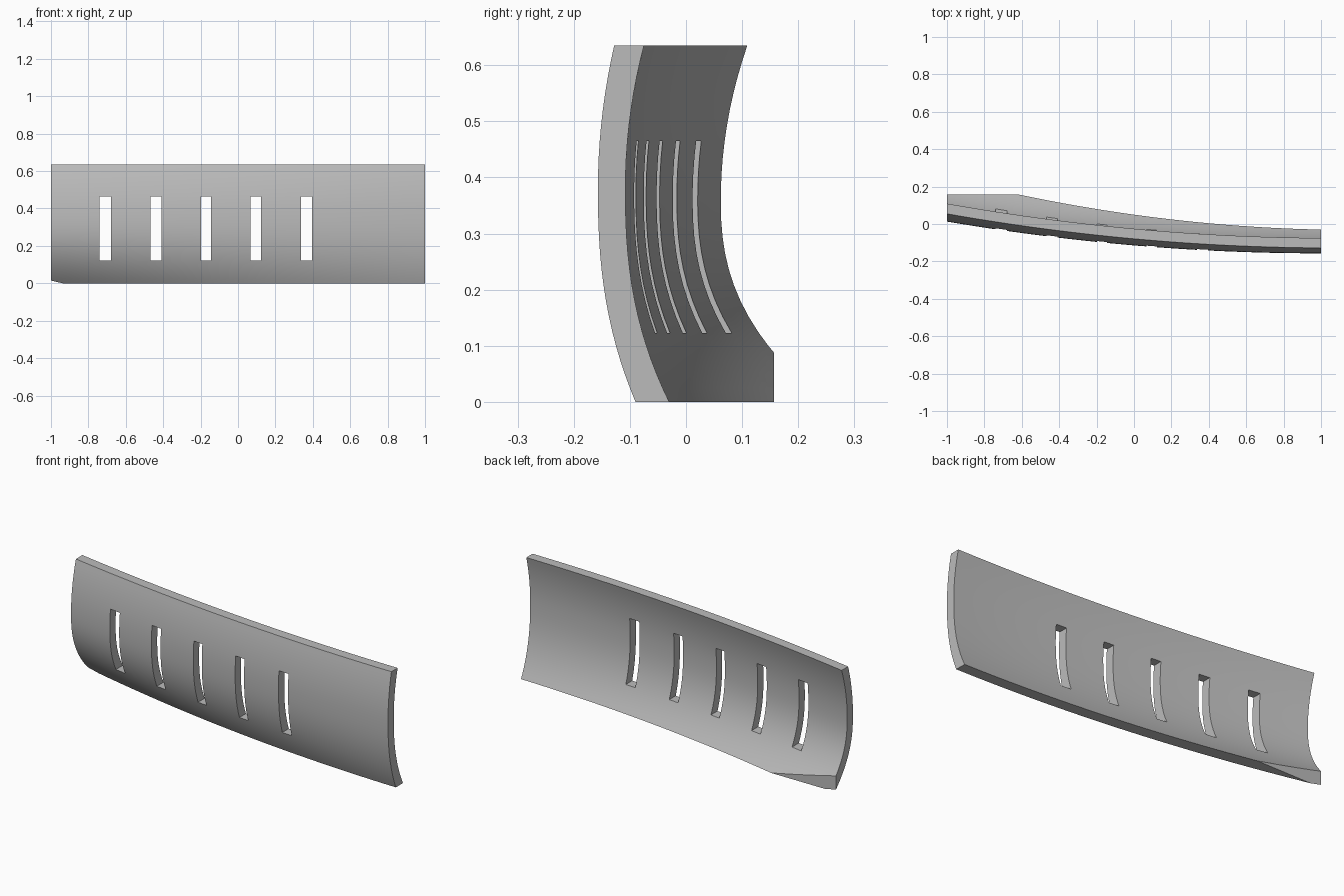
import bpy, bmesh, math

cube = bpy.data.objects.get("Cube")
if cube:
    bpy.data.objects.remove(cube, do_unlink=True)

HEIGHT, BACK = 0.635, 0.157
SLOT_Z = (0.123, 0.465)
SLOTS = [(-0.741, -0.679), (-0.468, -0.409), (-0.198, -0.144),
         (0.067, 0.123), (0.337, 0.396)]

grey = bpy.data.materials.new("plain grey")
grey.use_nodes = True
colour = (0.5, 0.5, 0.5, 1)
grey.diffuse_color = colour
grey.node_tree.nodes["Principled BSDF"].inputs["Base Color"].default_value = colour


def depth(x, z, inner):
    """Y of the swept panel: bowed in plan, C-shaped in section, deeper to the right."""
    t = (1 - x) / 2
    y = (-0.108 if inner else -0.157) + 0.17 * t * t
    waist = 0.38 - 0.02 * t
    if z < waist:
        curl = (0.078 if inner else 0.067) * (1 + 0.55 * t + 0.82 * t * t)
        return y + curl * ((waist - z) / waist) ** 2.4
    lip = (0.033 if inner else 0.029) * (1 + 0.43 * t)
    return y + lip * ((z - waist) / (HEIGHT - waist)) ** 2


def divide(stops, step):
    """Subdivide the spans between stops so that every stop stays a grid line."""
    out = [stops[0]]
    for a, b in zip(stops, stops[1:]):
        n = max(1, math.ceil((b - a) / step))
        out += [a + (b - a) * i / n for i in range(1, n + 1)]
    return out


xs = divide([-1] + [x for s in SLOTS for x in s] + [1], 0.1)
zs = divide([0, *SLOT_Z, HEIGHT], 0.03)


def solid(i, k):
    """True where a grid cell is panel and not slot or outside."""
    if not (0 <= i < len(xs) - 1 and 0 <= k < len(zs) - 1):
        return False
    x, z = (xs[i] + xs[i + 1]) / 2, (zs[k] + zs[k + 1]) / 2
    return not (SLOT_Z[0] < z < SLOT_Z[1] and any(a < x < b for a, b in SLOTS))


# Curved shell with walls around its rim and around each slot
bm = bmesh.new()
grid = {(i, k, s): bm.verts.new((x, depth(x, z, s), z))
        for i, x in enumerate(xs) for k, z in enumerate(zs) for s in (0, 1)}
for i in range(len(xs) - 1):
    for k in range(len(zs) - 1):
        if not solid(i, k):
            continue
        ring = [(i, k), (i + 1, k), (i + 1, k + 1), (i, k + 1)]
        bm.faces.new([grid[(*p, 0)] for p in ring])
        bm.faces.new([grid[(*p, 1)] for p in reversed(ring)])
        for n, (di, dk) in enumerate([(0, -1), (1, 0), (0, 1), (-1, 0)]):
            if not solid(i + di, k + dk):
                p, q = ring[n], ring[(n + 1) % 4]
                bm.faces.new([grid[(*p, 0)], grid[(*p, 1)],
                              grid[(*q, 1)], grid[(*q, 0)]])
bmesh.ops.delete(bm, geom=[v for v in bm.verts if not v.link_faces], context="VERTS")

# Flat trim across the back of the lower right corner
cut = bmesh.ops.bisect_plane(bm, geom=bm.verts[:] + bm.edges[:] + bm.faces[:],
                             plane_co=(0, BACK, 0), plane_no=(0, 1, 0), clear_outer=True)
rim = [e for e in cut["geom_cut"] if isinstance(e, bmesh.types.BMEdge)]
bmesh.ops.holes_fill(bm, edges=rim, sides=0)
bmesh.ops.recalc_face_normals(bm, faces=bm.faces[:])

mesh = bpy.data.meshes.new("slotted_panel")
bm.to_mesh(mesh)
bm.free()
mesh.materials.append(grey)
panel = bpy.data.objects.new("slotted_panel", mesh)
bpy.context.collection.objects.link(panel)
bpy.ops.object.select_all(action="DESELECT")
panel.select_set(True)
bpy.context.view_layer.objects.active = panel
bpy.ops.object.shade_smooth_by_angle(angle=math.radians(30))
